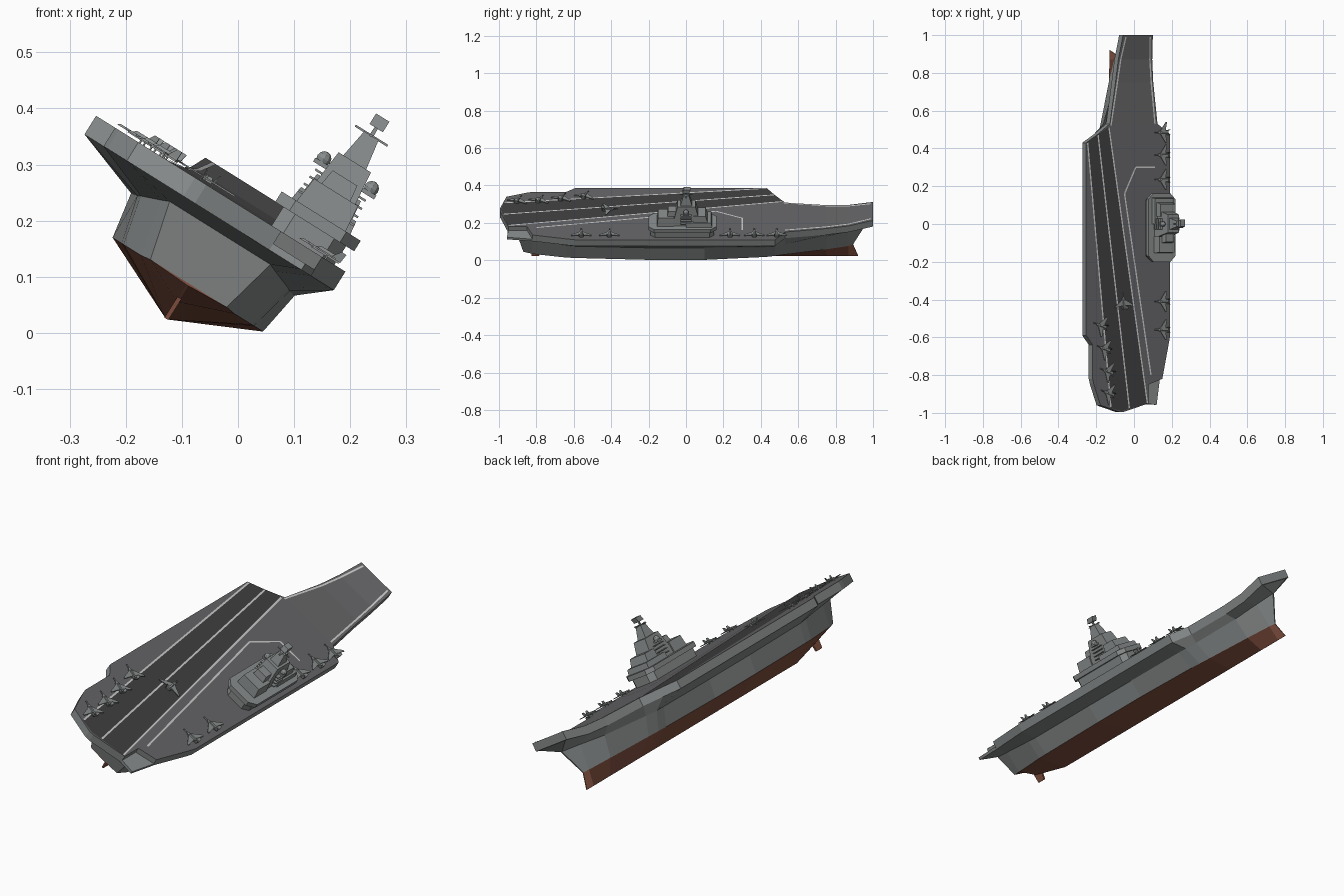
import bpy, bmesh
from math import radians, pi, cos, sin
from mathutils import Matrix, Vector

if "Cube" in bpy.data.objects:
    bpy.data.objects.remove(bpy.data.objects["Cube"])

# Ship is built upright (bow +y, keel at x = 0), then rolled onto its side
ROLL = Matrix.Rotation(radians(32), 4, 'Y') @ Matrix.Translation((-0.1215, 0, 0))
LO, HI = 0.155, 0.194


def material(name, c):
    m = bpy.data.materials.new(name)
    m.diffuse_color = (*c, 1)
    m.use_nodes = True
    m.node_tree.nodes["Principled BSDF"].inputs["Base Color"].default_value = m.diffuse_color
    return m


DECK = material("deck_grey", (0.13, 0.13, 0.135))
DARK = material("runway_dark", (0.05, 0.05, 0.05))
RED = material("hull_red", (0.22, 0.08, 0.05))
LINE = material("line_white", (0.55, 0.55, 0.53))
HULL = material("hull_grey", (0.25, 0.265, 0.265))


def finish(name, bm, mat, fix=True):
    if fix:
        bmesh.ops.recalc_face_normals(bm, faces=bm.faces[:])
    me = bpy.data.meshes.new(name)
    bm.to_mesh(me)
    bm.free()
    me.materials.append(mat)
    ob = bpy.data.objects.new(name, me)
    bpy.context.collection.objects.link(ob)
    ob.matrix_world = ROLL
    return ob


def skin(bm, rings):
    """Join even-sized rings (right side upward, left side downward) and cap."""
    vs = [[bm.verts.new(p) for p in r] for r in rings]
    n = len(vs[0])
    for a, b in zip(vs, vs[1:]):
        for i in range(n):
            j = (i + 1) % n
            bm.faces.new((a[i], a[j], b[j], b[i]))
    for r in (vs[0], vs[-1]):
        for i in range(n // 2 - 1):
            bm.faces.new((r[i], r[i + 1], r[n - 2 - i], r[n - 1 - i]))


def loft(name, rings, mat):
    bm = bmesh.new()
    skin(bm, rings)
    return finish(name, bm, mat)


def block(bm, bottom, top, z0, z1, cut=0.0):
    """Tapered block; bottom/top are (x0, x1, y0, y1), cut chamfers corners."""
    def ring(r, z):
        x0, x1, y0, y1 = r
        if not cut:
            return [(x0, y0, z), (x1, y0, z), (x1, y1, z), (x0, y1, z)]
        c = cut
        return [(x0 + c, y0, z), (x1 - c, y0, z), (x1, y0 + c, z), (x1, y1 - c, z),
                (x1 - c, y1, z), (x0 + c, y1, z), (x0, y1 - c, z), (x0, y0 + c, z)]
    skin(bm, [ring(bottom, z0), ring(top, z1)])


def blocks(name, items, mat=HULL):
    bm = bmesh.new()
    for it in items:
        block(bm, *it)
    return finish(name, bm, mat)


# Stations: y, deck left, deck right, deck rise, waterline half, chine half, chine z, keel z
ST = [(-.82, -.258, .177, 0, .098, .12, .128, -.01),
      (-.64, -.258, .216, 0, .135, .155, .115, -.0465),
      (-.59, -.298, .226, 0, .139, .16, .112, -.0465),
      (-.2, -.298, .226, 0, .158, .172, .11, -.0465),
      (.1, -.298, .226, 0, .158, .172, .11, -.0465),
      (.43, -.298, .226, 0, .128, .166, .11, -.0465),
      (.475, -.226, .226, 0, .118, .16, .11, -.0465),
      (.53, -.15, .147, 0, .103, .14, .112, -.0465),
      (.75, -.118, .118, .004, .052, .076, .125, -.0465),
      (.87, -.106, .106, .013, .018, .036, .14, -.0465)]

# Red underwater hull
W = .0255
low = [[(.002, -.87, .024), (.08, -.87, .028), (-.08, -.87, .028), (-.002, -.87, .024)]]
low += [[(.002, y, k), (w, y, W), (-w, y, W), (-.002, y, k)] for y, _, _, _, w, _, _, k in ST]
low += [[(.002, .92, -.0465), (.002, .893, W), (-.002, .893, W), (-.002, .92, -.0465)]]
loft("lower_hull", low, RED)

# Grey hull with flared sides up to the deck edge
def hull_ring(yw, yc, yd, w, c, cz, l, r, dz, wz=W):
    return [(w, yw, wz), (c, yc, cz), (r, yd, dz), (l, yd, dz), (-c, yc, cz), (-w, yw, wz)]

up = [hull_ring(-.87, -.897, -.955, .08, .106, .134, -.209, .155, LO, .028)]
up += [hull_ring(y, y, y, w, c, cz, l, r, LO + h) for y, l, r, h, w, c, cz, _ in ST]
up += [hull_ring(.893, .96, 1, .002, .004, .15, -.093, .093, .2)]
loft("upper_hull", up, HULL)

# Flight deck slab with stern notch and raised bow
DS = [(-.995, -.995, -.09, -.066, 0), (-.96, -.95, -.209, .091, 0), (-.85, -.85, -.25, .091, 0)]
DS += [(y, y, l, r, h) for y, l, r, h, *_ in ST] + [(1, 1, -.093, .093, .04)]
deck = loft("flight_deck", [[(r, yr, LO + h), (r, yr, HI + h), (l, yl, HI + h), (l, yl, LO + h)]
                            for yl, yr, l, r, h in DS], DECK)
deck.data.materials.append(HULL)
for p in deck.data.polygons:
    if p.normal.z < .7:
        p.material_index = 1
bm = bmesh.new()
skin(bm, [[(x, y, z) for x, y in ((.09, -.95), (.158, -.958), (.178, -.82), (.09, -.84))]
          for z in (LO, .168)])
finish("stern_platform", bm, HULL)

# Landing strip
def rise(y):
    pts = [(-1, 0), (.53, 0), (.75, .004), (.87, .013), (1, .04)]
    for (a, p), (b, q) in zip(pts, pts[1:]):
        if y <= b:
            return p + (q - p) * (y - a) / (b - a)
    return .04

bm = bmesh.new()
bm.faces.new([bm.verts.new((x, y, HI + .001)) for x, y in
              ((-.147, -.975), (-.078, -.99), (.083, -.952), (-.159, .515), (-.294, .432))])
finish("landing_strip", bm, DARK)

# Painted lines
bm = bmesh.new()
def stripe(path, w=.004):
    for a, b in zip(path, path[1:]):
        a, b = Vector(a), Vector(b)
        s = (b - a).normalized().orthogonal() * w
        bm.faces.new([bm.verts.new((p.x, p.y, HI + .002 + rise(p.y)))
                      for p in (a - s, b - s, b + s, a + s)])

stripe([(-.145, -.97), (-.29, .43)])
stripe([(-.03, -.975), (-.225, .47)])
stripe([(.083, -.95), (-.157, .51)])
stripe([(.105, -.8), (-.06, .16), (.01, .3), (.13, .3)])
stripe([(-.145, .52), (-.107, .75), (-.092, .87), (-.075, .99)])
stripe([(.13, .53), (.104, .75), (.09, .87), (.076, .99)])
finish("deck_lines", bm, LINE)

# Rudder
blocks("rudder", [((-.004, .004, -.825, -.785), (-.004, .004, -.835, -.775), -.0465, .03)], RED)

# Island superstructure
C = .137
def about(h, y0, y1):
    return (C - h, C + h, y0, y1)

blocks("island_base", [(about(.066, -.19, .15), about(.066, -.19, .15), HI - .01, .233, .025),
                       (about(.083, -.2, .162), about(.083, -.2, .162), .233, .255, .03)])
blocks("island_blocks", [(about(.052, -.155, -.065), about(.046, -.15, -.065), .25, .305),
                         (about(.062, .0, .14), about(.058, .0, .135), .25, .28),
                         (about(.05, .04, .115), about(.046, .04, .105), .28, .315),
                         (about(.03, -.1, -.05), about(.026, -.095, -.05), .305, .335)])
blocks("island_tower", [(about(.046, -.075, .08), about(.034, -.045, .05), .25, .368),
                        (about(.024, -.03, .032), about(.015, -.014, .016), .368, .424)])
ledges = []
for s in (-1, 1):
    for i in range(4):
        x = C + s * (.05 - i * .002)
        z = .27 + i * .016
        ledges.append(((x - .009, x + .009, -.03, .03),) * 2 + (z, z + .004))
blocks("tower_ledges", ledges)

# Radar domes on brackets either side of the tower
bm = bmesh.new()
for s in (-1, 1):
    x = C + s * .05
    bmesh.ops.create_uvsphere(bm, u_segments=10, v_segments=6, radius=.014,
                              matrix=Matrix.Translation((x, 0, .344)))
    block(bm, (x - .014, x + .014, -.014, .014), (x - .014, x + .014, -.014, .014), .33, .338)
finish("radar_domes", bm, HULL)

# Mast yards and top radar panel
blocks("mast_yards", [(about(.034, -.003, .003), about(.034, -.003, .003), .422, .426),
                      (about(.003, -.035, .035), about(.003, -.035, .035), .422, .426),
                      (about(.004, -.004, .004), about(.003, -.003, .003), .42, .445),
                      (about(.014, -.02, .016), about(.014, -.012, .024), .44, .462)])

# Aircraft: swept wings, body and twin tails, nose along +y
def aircraft(bm, x, y, heading, s=1.0):
    start = len(bm.verts)
    outline = [(0, .03), (.012, .008), (.055, -.022), (.055, -.03), (.014, -.022), (.012, -.04)]
    outline += [(-a, b) for a, b in reversed(outline[1:])]
    vs = [[bm.verts.new((a, b, z)) for a, b in outline] for z in (.008, .011)]
    n = len(outline)
    bm.faces.new(vs[0])
    bm.faces.new(vs[1])
    for i in range(n):
        j = (i + 1) % n
        bm.faces.new((vs[0][i], vs[0][j], vs[1][j], vs[1][i]))
    block(bm, (-.007, .007, -.038, .02), (-.004, .004, -.034, .005), .005, .016)
    block(bm, (-.003, .003, .02, .045), (-.001, .001, .02, .04), .007, .011)
    for t in (-1, 1):
        block(bm, (t * .01 - .001, t * .01 + .001, -.04, -.02),
              (t * .014 - .001, t * .014 + .001, -.042, -.032), .01, .026)
        block(bm, (t * .012 - .001, t * .012 + .001, -.015, -.012),
              (t * .012 - .001, t * .012 + .001, -.015, -.012), 0, .009)
    bm.verts.ensure_lookup_table()
    m = Matrix.Translation((x, y, HI)) @ Matrix.Rotation(radians(heading), 4, 'Z') @ Matrix.Scale(s, 4)
    bmesh.ops.transform(bm, matrix=m, verts=bm.verts[start:])


bm = bmesh.new()
for y in (.485, .365, .235, -.41, -.56):
    aircraft(bm, .17, y, 90)
for x, y in ((-.215, -.537), (-.193, -.66), (-.173, -.78), (-.168, -.895)):
    aircraft(bm, x, y, 70)
aircraft(bm, -.07, -.41, 6)
finish("parked_aircraft", bm, HULL)
